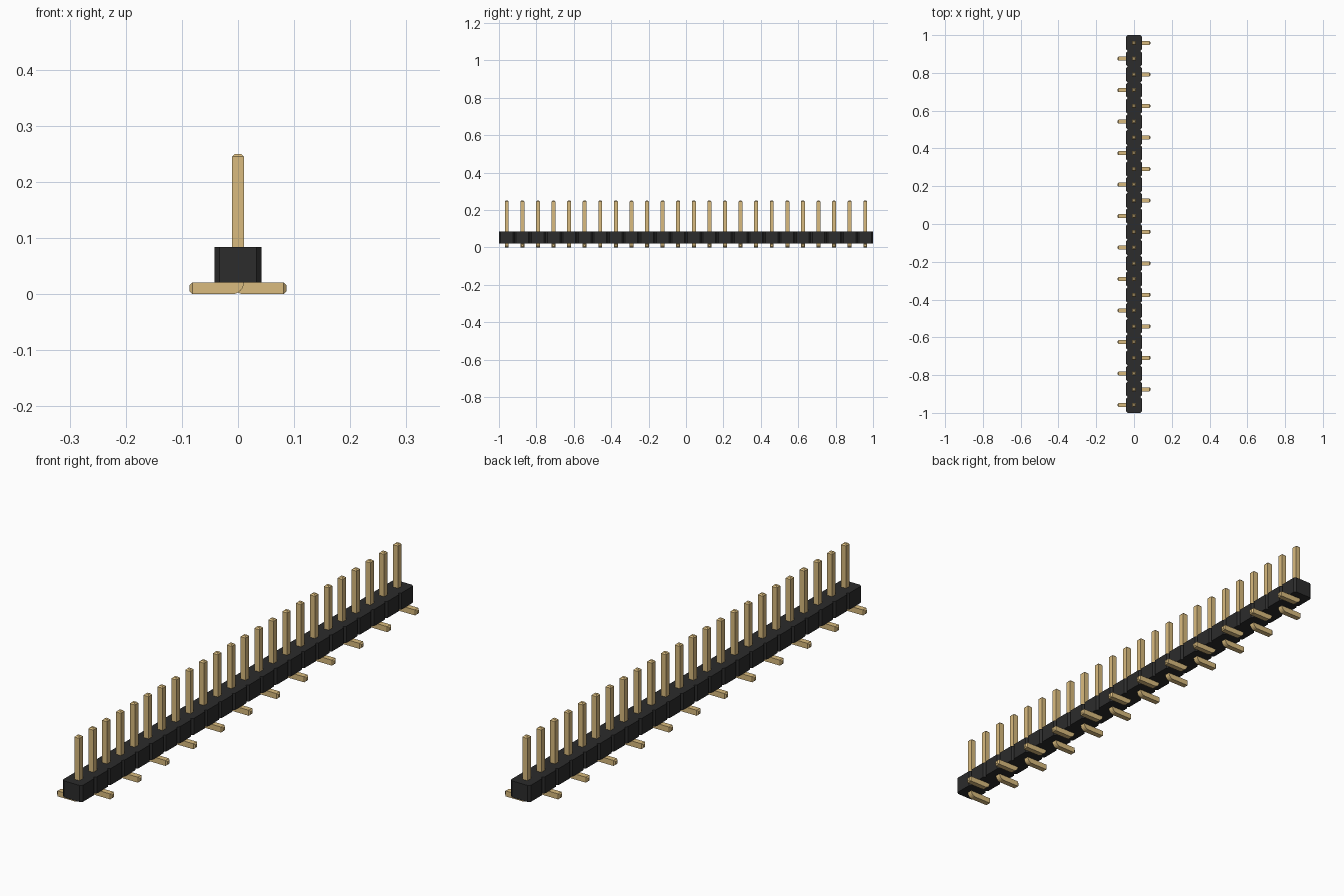
import bpy, bmesh, math

cube = bpy.data.objects.get("Cube")
if cube:
    bpy.data.objects.remove(cube, do_unlink=True)

COUNT = 24
PITCH = 2 / COUNT
HALF = PITCH / 2
CUT = PITCH / 10           # corner chamfer of each housing segment
BASE, ROOF = 0.021, 0.084  # housing bottom and top
W = 0.021                  # pin thickness
TIP = 0.005                # pin tip chamfer
PIN_TOP, FOOT_END = 0.25, 0.0865


def material(name, rgb, rough, metal=0.0):
    m = bpy.data.materials.new(name)
    m.use_nodes = True
    m.diffuse_color = (*rgb, 1)
    bsdf = m.node_tree.nodes["Principled BSDF"]
    bsdf.inputs["Base Color"].default_value = (*rgb, 1)
    bsdf.inputs["Roughness"].default_value = rough
    bsdf.inputs["Metallic"].default_value = metal
    return m


def finish(bm, name, mat):
    bmesh.ops.remove_doubles(bm, verts=bm.verts, dist=1e-5)
    bmesh.ops.recalc_face_normals(bm, faces=bm.faces)
    mesh = bpy.data.meshes.new(name)
    bm.to_mesh(mesh)
    bm.free()
    mesh.materials.append(mat)
    obj = bpy.data.objects.new(name, mesh)
    bpy.context.collection.objects.link(obj)
    return obj


black = material("black plastic", (0.025, 0.025, 0.025), 0.6)
gold = material("gold plating", (0.70, 0.50, 0.21), 0.5)

# Housing: one outline with a V notch between neighbouring segments
side = []
for i in range(COUNT):
    y = -1 + i * PITCH
    side += [(HALF - CUT, y), (HALF, y + CUT), (HALF, y + PITCH - CUT)]
side.append((HALF - CUT, 1))
outline = side + [(-x, y) for x, y in reversed(side)]
bm = bmesh.new()
floor = bm.faces.new([bm.verts.new((x, y, BASE)) for x, y in outline])
lid = bmesh.ops.extrude_face_region(bm, geom=[floor], use_keep_orig=True)
for v in lid["geom"]:
    if isinstance(v, bmesh.types.BMVert):
        v.co.z = ROOF
finish(bm, "housing", black)


# Pin: square wire swept from foot tip, round the bend, to the upper tip
def pin_rings():
    h = W / 2
    # each ring: inner point, outer point (x, z), half width in y
    yield (FOOT_END, W - TIP), (FOOT_END, TIP), h - TIP
    yield (FOOT_END - TIP, W), (FOOT_END - TIP, 0), h
    for k in range(7):
        a = math.pi / 2 * k / 6
        yield (h, W), (h - W * math.sin(a), W - W * math.cos(a)), h
    yield (h, PIN_TOP - TIP), (-h, PIN_TOP - TIP), h
    yield (h - TIP, PIN_TOP), (TIP - h, PIN_TOP), h - TIP


bm = bmesh.new()
rings = [[bm.verts.new((p[0], s * hw, p[1]))
          for p, s in ((a, 1), (a, -1), (b, -1), (b, 1))]
         for a, b, hw in pin_rings()]
bm.faces.new(rings[0])
bm.faces.new(rings[-1])
for r, q in zip(rings, rings[1:]):
    for j in range(4):
        n = (j + 1) % 4
        bm.faces.new((r[j], r[n], q[n], q[j]))
pin = finish(bm, "pin_1", gold)

# Feet alternate left and right down the row
for i in range(COUNT):
    p = pin
    if i:
        p = bpy.data.objects.new(f"pin_{i + 1}", pin.data)
        bpy.context.collection.objects.link(p)
    p.location.y = 1 - HALF - i * PITCH
    p.rotation_euler.z = math.pi * (i % 2)
